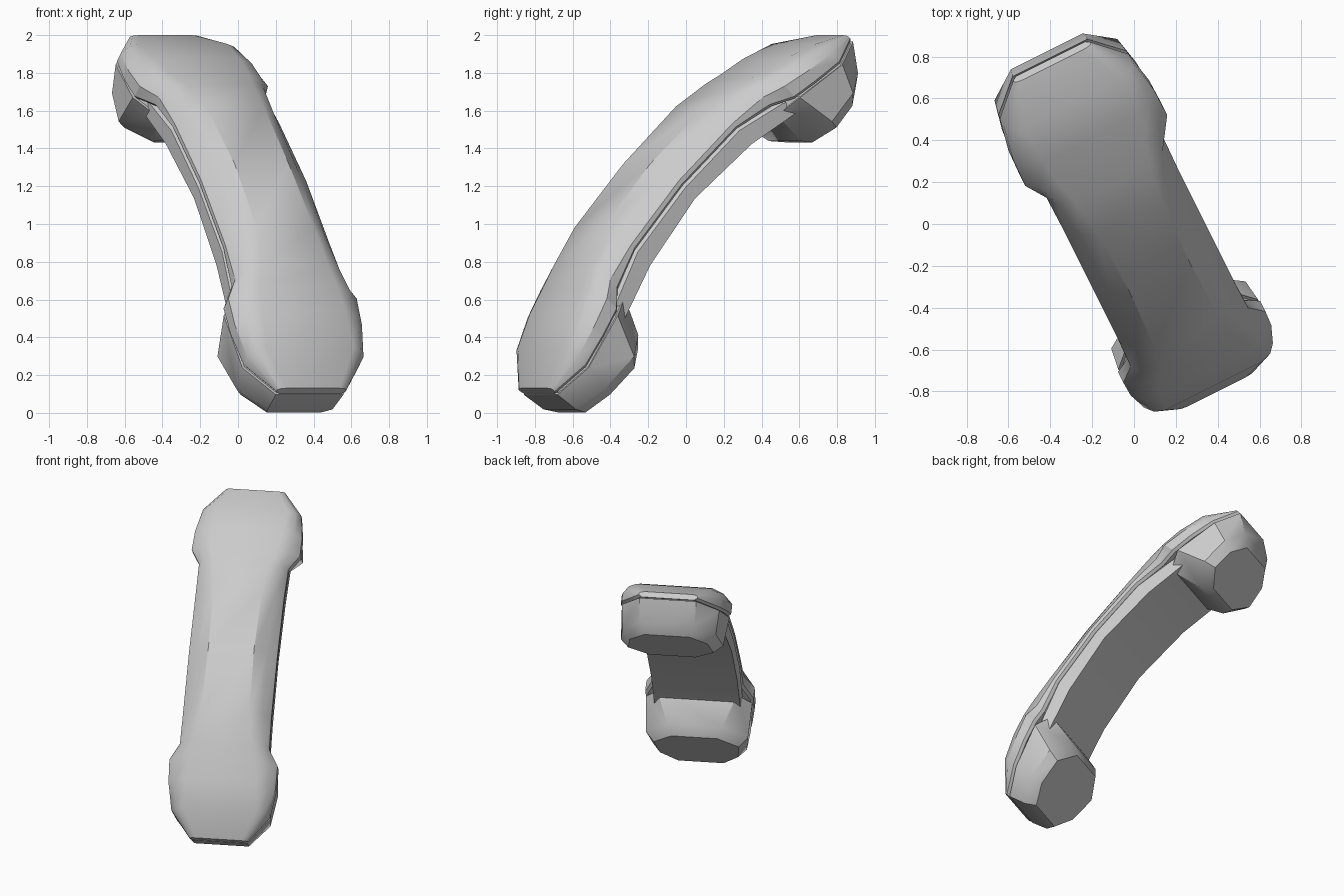
import bpy, bmesh
from math import radians
from mathutils import Matrix, Vector

if "Cube" in bpy.data.objects:
    bpy.data.objects.remove(bpy.data.objects["Cube"])

# Handset frame: local x = width, y = along the handle, z = outward from the back
W = Vector((0.894, 0.447, 0))
U = Vector((-0.305, 0.611, 0.730))
V = W.cross(U)
ORIGIN = Vector((0.005, -0.020, 1.065))
FRAME = Matrix((W, U, V)).transposed().to_4x4()
FRAME.translation = ORIGIN


def loft(name, rings, angle=32):
    """Skin closed rings of equal length and cap both ends."""
    bm = bmesh.new()
    vs = [[bm.verts.new(FRAME @ Vector(p)) for p in r] for r in rings]
    n = len(vs[0])
    for a, b in zip(vs, vs[1:]):
        for i in range(n):
            bm.faces.new((a[i], a[(i + 1) % n], b[(i + 1) % n], b[i]))
    bm.faces.new(vs[0])
    bm.faces.new(vs[-1])
    bmesh.ops.recalc_face_normals(bm, faces=bm.faces)
    me = bpy.data.meshes.new(name)
    bm.to_mesh(me)
    bm.free()
    ob = bpy.data.objects.new(name, me)
    bpy.context.collection.objects.link(ob)
    bpy.ops.object.select_all(action='DESELECT')
    ob.select_set(True)
    bpy.context.view_layer.objects.active = ob
    bpy.ops.object.shade_smooth_by_angle(angle=radians(angle))
    return ob


def section(y, half):
    """Mirror a half cross-section (width, height) across the middle."""
    return [(x, y, z) for x, z in half] + [(-x, y, z) for x, z in reversed(half)]


def both_ways(table):
    """Repeat stations at negative distance so both ends match."""
    return [(-r[0],) + r[1:] for r in reversed(table) if r[0] > 0] + table


# Back shell: distance, flat half, top, shoulder half, shoulder, edge half, edge, seam
SHELL = [
    (0.00, .16, .370, .245, .302, .310, .240, .215),
    (0.44, .17, .346, .255, .284, .310, .215, .188),
    (0.66, .20, .288, .28, .252, .314, .180, .125),
    (0.77, .23, .245, .32, .210, .380, .150, .072),
    (0.92, .25, .200, .33, .165, .376, .105, .035),
    (1.10, .26, .125, .31, .102, .344, .050, -.010),
    (1.28, .16, .000, .19, -.004, .205, -.012, -.025),
]
loft("back_shell", [section(y, [(f, t), (m, s), (e, k), (e, b), (e - .02, b - .016)])
                    for y, f, t, m, s, e, k, b in both_ways(SHELL)])

# Handle underside with a shallow seam groove below the shell
GRIP = [(0.00, .222, .103), (0.44, .195, .055), (0.72, .105, -.020), (0.80, .06, -.045)]
loft("handle_grip", [section(y, [(.28, b + .03), (.29, b - .020), (.308, b - .036), (.303, u)])
                     for y, b, u in both_ways(GRIP)])

# Earpiece and mouthpiece pods: octagon outlines stacked toward the inner side
OUTLINE = [(.20, 1.28, -.050), (.342, 1.10, -.035), (.374, .79, .04), (.28, .66, .04)]


def pod(name, sign, side, face):
    """side and face give (inner, outer) reach and depth of the lower rings."""
    def ring(scale, inner=.66, outer=1.28, depth=None):
        k = (outer - inner) / .62
        half = []
        for i, (x, y, z) in enumerate(OUTLINE):
            low = depth is not None
            taper = .72 if low and i == 3 else 1     # inner corners close up below
            lift = .05 * k if low and i == 2 else 0  # and the sides shorten
            half.append((x * scale * taper, sign * (inner + (y - .66) * k + lift), depth if low else z))
        return half + [(-x, y, z) for x, y, z in reversed(half)]
    neck = [(x, y, z + .05) for x, y, z in ring(.9, .68, 1.26)]
    loft(name, [neck, ring(.96, .67, 1.265), ring(1), ring(.96, *side), ring(.80, *face)], 36)


pod("earpiece", 1, (.69, 1.18, -.190), (.74, 1.11, -.253))
pod("mouthpiece", -1, (.72, 1.26, -.185), (.77, 1.222, -.250))
